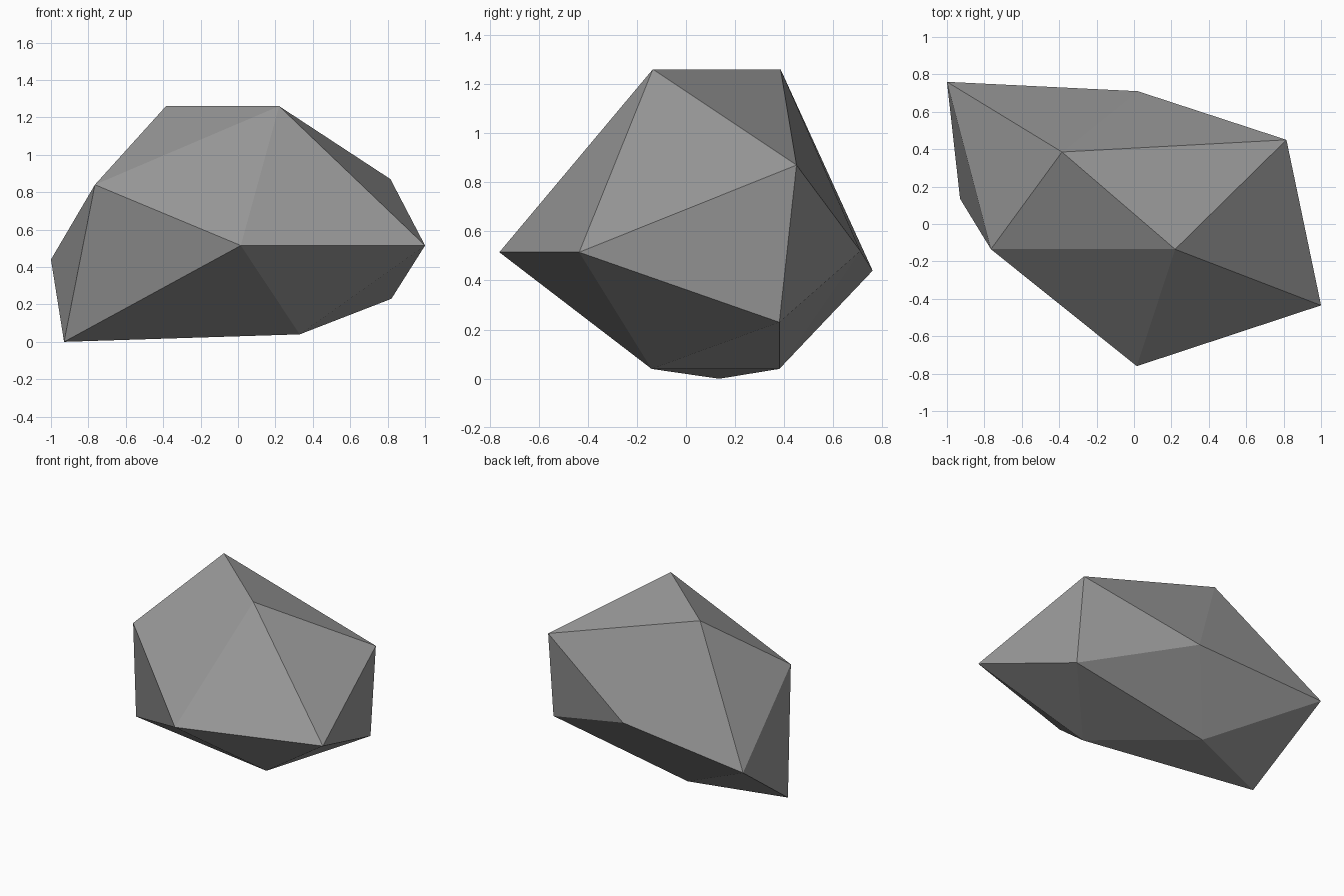
import bpy, bmesh

if "Cube" in bpy.data.objects:
    bpy.data.objects.remove(bpy.data.objects["Cube"])

# Faceted boulder: a skewed twenty-sided solid made of two poles and two rings of five
TOP = (0.22, -0.135, 1.26)
BOTTOM = (-0.28, 0.38, 0.04)
UPPER = [(-0.765, -0.135, 0.84), (0.015, -0.76, 0.515), (1.0, -0.435, 0.515),
         (0.815, 0.45, 0.87), (-0.385, 0.385, 1.26)]
LOWER = [(-0.93, 0.135, 0.0), (0.33, -0.14, 0.04), (0.82, 0.38, 0.23),
         (0.02, 0.71, 0.52), (-1.0, 0.76, 0.44)]

bm = bmesh.new()
top, bottom = bm.verts.new(TOP), bm.verts.new(BOTTOM)
up = [bm.verts.new(p) for p in UPPER]
low = [bm.verts.new(p) for p in LOWER]

# Cap fans and the zigzag belt between the rings
for i in range(5):
    j = (i + 1) % 5
    bm.faces.new((top, up[i], up[j]))
    bm.faces.new((up[i], low[i], up[j]))
    bm.faces.new((low[i], low[j], up[j]))
    bm.faces.new((bottom, low[j], low[i]))
bmesh.ops.recalc_face_normals(bm, faces=bm.faces[:])

mesh = bpy.data.meshes.new("boulder")
bm.to_mesh(mesh)
bm.free()

# Plain grey stone
stone = bpy.data.materials.new("grey stone")
stone.diffuse_color = (0.32, 0.32, 0.32, 1.0)
stone.use_nodes = True
stone.node_tree.nodes["Principled BSDF"].inputs["Base Color"].default_value = stone.diffuse_color
mesh.materials.append(stone)

boulder = bpy.data.objects.new("boulder", mesh)
bpy.context.collection.objects.link(boulder)
